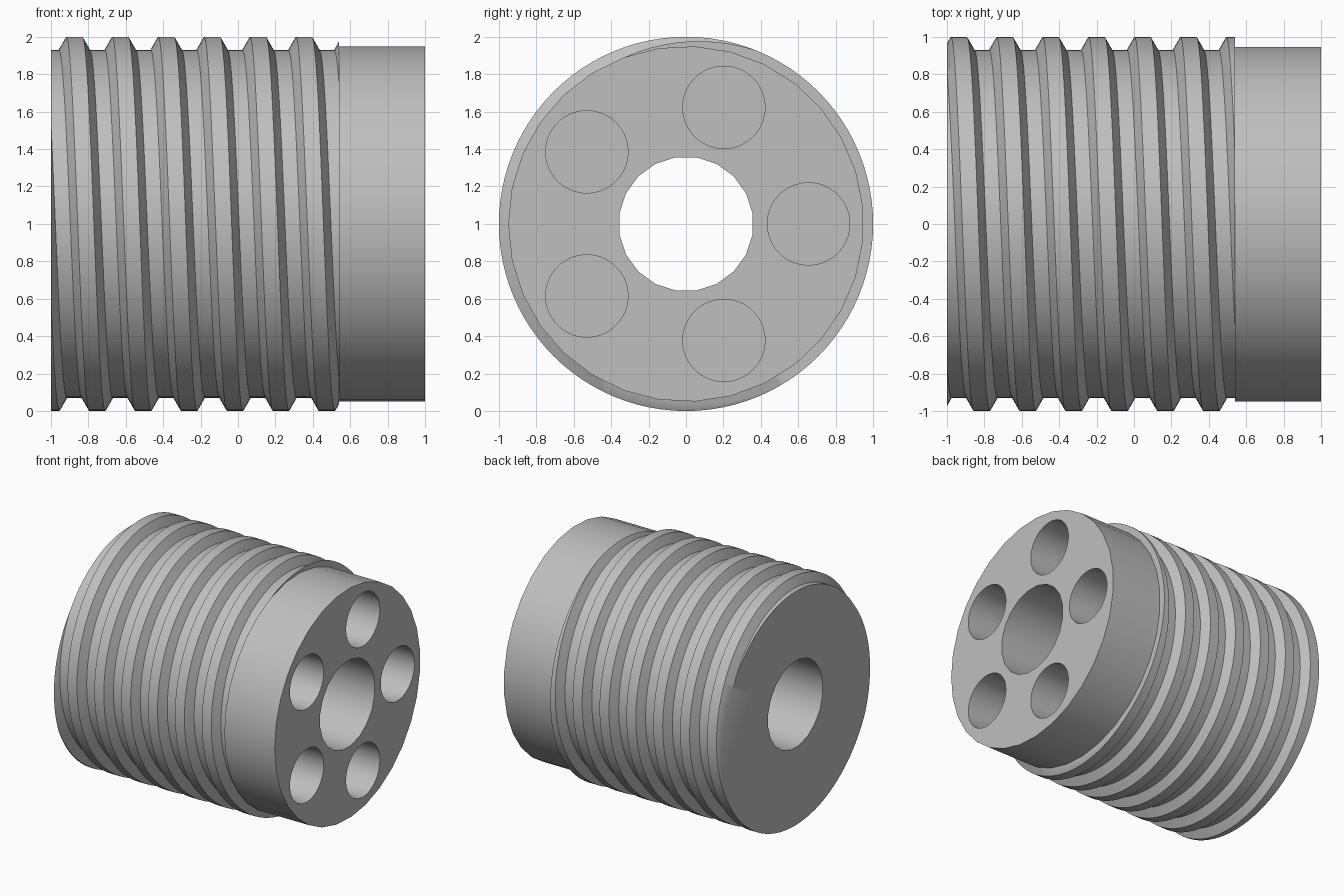
import bpy, bmesh, math

cube = bpy.data.objects.get("Cube")
if cube:
    bpy.data.objects.remove(cube, do_unlink=True)

TAU = 2 * math.pi
CENTRE_Z = 1.0
BACK, STEP, FRONT = -1.0, 0.54, 1.0      # ends and shoulder along x
ROOT, CREST, COLLAR, BORE = 0.93, 1.0, 0.95, 0.36
PITCH, FIRST_CREST = 0.2455, -0.875
HOLE_R, HOLE_ORBIT, HOLE_DEPTH = 0.22, 0.655, 0.46

grey = bpy.data.materials.new("plain grey")
grey.use_nodes = True
colour = (0.52, 0.52, 0.52, 1)
grey.diffuse_color = colour
grey.node_tree.nodes["Principled BSDF"].inputs["Base Color"].default_value = colour


def ring(bm, x, radius, sides, y=0.0, z=0.0):
    """Closed loop of edges across the x axis."""
    verts = []
    for i in range(sides):
        a = TAU * (i + 0.5) / sides
        verts.append(bm.verts.new((x, y + radius * math.cos(a),
                                   CENTRE_Z + z + radius * math.sin(a))))
    return [bm.edges.new((v, verts[(i + 1) % sides])) for i, v in enumerate(verts)]


def tube(bm, x0, x1, *circle):
    """Wall between two equal rings; returns both rings."""
    a, b = ring(bm, x0, *circle), ring(bm, x1, *circle)
    for ea, eb in zip(a, b):
        bm.faces.new((ea.verts[0], ea.verts[1], eb.verts[1], eb.verts[0]))
    return a, b


def cap(bm, edges):
    """Flat face filling an outline around its holes."""
    bmesh.ops.triangle_fill(bm, edges=edges, use_beauty=True, normal=(1, 0, 0))


def finish(bm, name):
    bmesh.ops.recalc_face_normals(bm, faces=bm.faces[:])
    mesh = bpy.data.meshes.new(name)
    bm.to_mesh(mesh)
    bm.free()
    mesh.materials.append(grey)
    obj = bpy.data.objects.new(name, mesh)
    bpy.context.collection.objects.link(obj)
    bpy.ops.object.select_all(action="DESELECT")
    obj.select_set(True)
    bpy.context.view_layer.objects.active = obj
    bpy.ops.object.shade_smooth_by_angle(angle=math.radians(30))


# Threaded body: a helical trapezoid profile, trimmed flat at both ends
bm = bmesh.new()
profile = [(-0.083, ROOT), (-0.043, CREST), (0.043, CREST), (0.083, ROOT),
           (PITCH - 0.083, ROOT)]
segments = 96
previous = None
for i in range(-2 * segments, 8 * segments + 1):
    turn = i / segments
    a = TAU * turn
    row = [bm.verts.new((FIRST_CREST + PITCH * turn + dx, -r * math.sin(a),
                         CENTRE_Z + r * math.cos(a))) for dx, r in profile]
    if previous:
        for j in range(len(row) - 1):
            bm.faces.new((previous[j], previous[j + 1], row[j + 1], row[j]))
    previous = row
bmesh.ops.remove_doubles(bm, verts=bm.verts[:], dist=0.0001)
for x, side in ((BACK, -1), (STEP, 1)):
    bmesh.ops.bisect_plane(bm, geom=bm.verts[:] + bm.edges[:] + bm.faces[:],
                           plane_co=(x, 0, 0), plane_no=(side, 0, 0), clear_outer=True)
bmesh.ops.remove_doubles(bm, verts=bm.verts[:], dist=0.0001)
outlines = [[e for e in bm.edges if e.is_boundary
             and all(abs(v.co.x - x) < 0.001 for v in e.verts)] for x in (BACK, STEP)]
for outline, bore in zip(outlines, tube(bm, BACK, STEP, BORE, 20)):
    cap(bm, outline + bore)
finish(bm, "threaded_body")

# Plain collar with a central bore and five blind holes in its end
bm = bmesh.new()
back_outer, front_outer = tube(bm, STEP, FRONT, COLLAR, 31)
back_bore, front_bore = tube(bm, STEP, FRONT, BORE, 20)
end_edges = front_outer + front_bore
for k in range(5):
    a = TAU * k / 5
    floor, rim = tube(bm, FRONT - HOLE_DEPTH + 0.005, FRONT, HOLE_R, 48,
                      HOLE_ORBIT * math.cos(a), HOLE_ORBIT * math.sin(a))
    cap(bm, floor)
    end_edges += rim
cap(bm, end_edges)
cap(bm, back_outer + back_bore)
finish(bm, "plain_collar")
